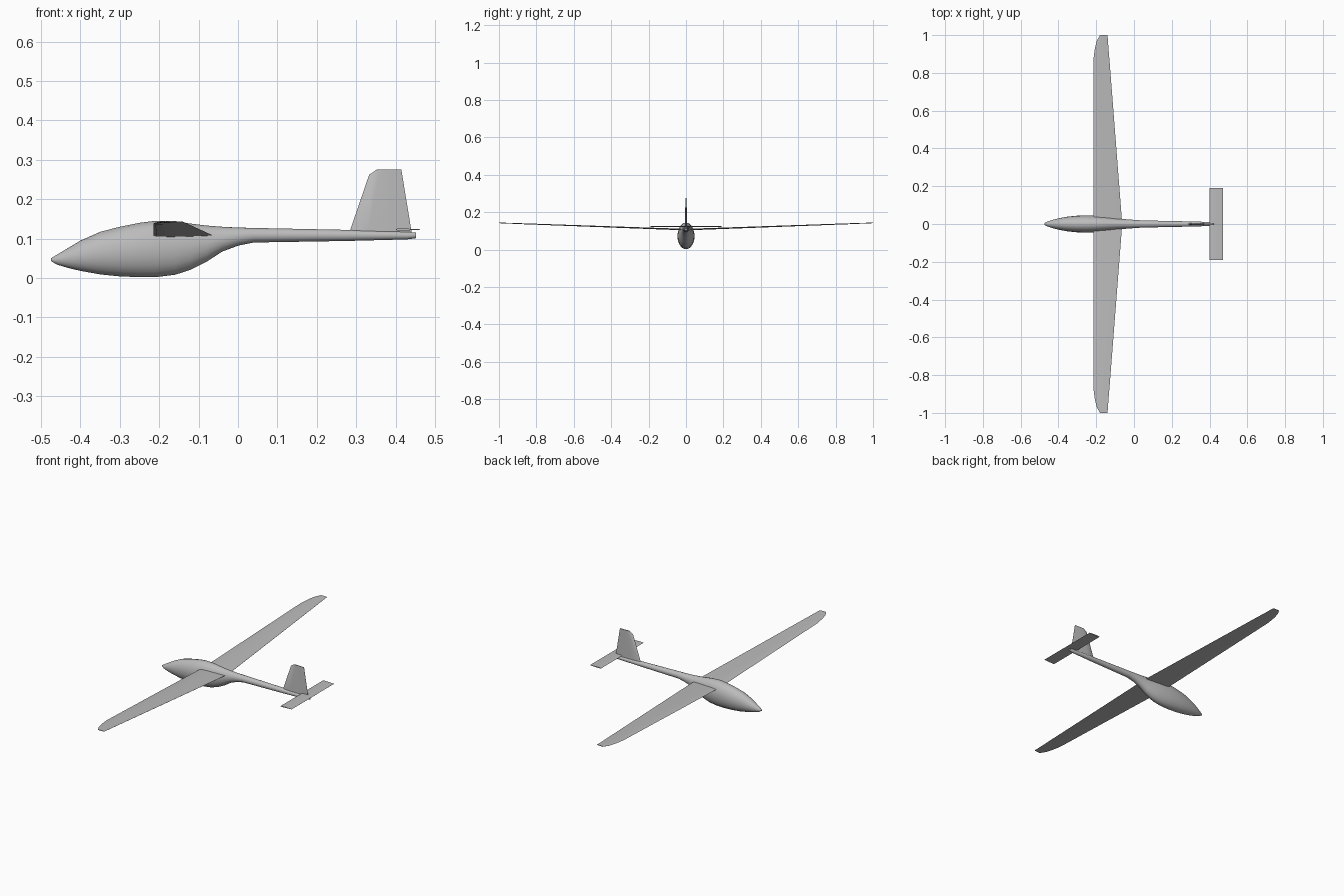
import bpy, bmesh, math

if "Cube" in bpy.data.objects:
    bpy.data.objects.remove(bpy.data.objects["Cube"], do_unlink=True)

grey = bpy.data.materials.new("plain grey")
grey.use_nodes = True
colour = (0.5, 0.5, 0.5, 1)
grey.diffuse_color = colour
grey.node_tree.nodes["Principled BSDF"].inputs["Base Color"].default_value = colour


def loft(name, rings, smooth_angle):
    """Skin a list of equal-length closed rings and cap both ends."""
    bm = bmesh.new()
    loops = [[bm.verts.new(p) for p in ring] for ring in rings]
    count = len(loops[0])
    for a, b in zip(loops, loops[1:]):
        for i in range(count):
            j = (i + 1) % count
            bm.faces.new((a[i], a[j], b[j], b[i]))
    bm.faces.new(loops[0])
    bm.faces.new(loops[-1])
    bmesh.ops.recalc_face_normals(bm, faces=bm.faces)
    mesh = bpy.data.meshes.new(name)
    bm.to_mesh(mesh)
    bm.free()
    mesh.materials.append(grey)
    obj = bpy.data.objects.new(name, mesh)
    bpy.context.collection.objects.link(obj)
    bpy.context.view_layer.objects.active = obj
    obj.select_set(True)
    bpy.ops.object.shade_smooth_by_angle(angle=math.radians(smooth_angle))
    obj.select_set(False)
    return obj


def oval(x, bottom, top, half_width, sides=20):
    mid, half = (top + bottom) / 2, (top - bottom) / 2
    turns = [math.tau * i / sides for i in range(sides)]
    return [(x, half_width * math.cos(t), mid + half * math.sin(t)) for t in turns]


def foil(front, back, thick):
    """Thin aerofoil outline as (along chord, offset) pairs."""
    shape = ((0, 0), (0.06, 0.4), (0.3, 0.5), (0.65, 0.3), (1, 0.04),
             (1, -0.04), (0.65, -0.3), (0.3, -0.5), (0.06, -0.4))
    return [(front + (back - front) * u, thick * v) for u, v in shape]


# Fuselage and tail boom: x, bottom, top, half width
stations = [
    (-0.475, 0.043, 0.050, 0.004), (-0.46, 0.034, 0.059, 0.012),
    (-0.43, 0.025, 0.077, 0.022), (-0.40, 0.018, 0.095, 0.030),
    (-0.35, 0.009, 0.117, 0.039), (-0.30, 0.004, 0.130, 0.044),
    (-0.25, 0.002, 0.140, 0.046), (-0.21, 0.002, 0.145, 0.045),
    (-0.16, 0.008, 0.143, 0.041), (-0.12, 0.021, 0.138, 0.036),
    (-0.08, 0.041, 0.133, 0.030), (-0.04, 0.067, 0.130, 0.025),
    (0.00, 0.082, 0.128, 0.022), (0.04, 0.090, 0.127, 0.019),
    (0.28, 0.094, 0.122, 0.014), (0.43, 0.098, 0.117, 0.010),
    (0.452, 0.101, 0.115, 0.006)]
loft("fuselage", [oval(*s) for s in stations], 60)

# Wings: span position, leading edge, trailing edge, thickness
wing_plan = [
    (0.00, -0.215, -0.064, 0.008), (0.06, -0.215, -0.067, 0.008),
    (0.87, -0.215, -0.130, 0.005), (0.93, -0.207, -0.135, 0.004),
    (0.97, -0.197, -0.138, 0.004), (1.00, -0.180, -0.140, 0.003)]
for side, name in ((-1, "right_wing"), (1, "left_wing")):
    rings = [[(x, side * y, 0.107 + 0.036 * y + dz) for x, dz in foil(a, b, t)]
             for y, a, b, t in wing_plan]
    loft(name, rings, 30)

# Tailplane
loft("tailplane", [[(x, y, 0.123 + dz) for x, dz in foil(0.40, 0.47, 0.005)]
                   for y in (-0.19, 0.19)], 30)

# Fin: height, front, back, thickness
fin_plan = [(0.108, 0.280, 0.442, 0.012), (0.122, 0.285, 0.440, 0.011),
            (0.262, 0.333, 0.417, 0.007), (0.275, 0.352, 0.415, 0.005)]
loft("fin", [[(x, dy, z) for x, dy in foil(a, b, t)] for z, a, b, t in fin_plan], 30)
